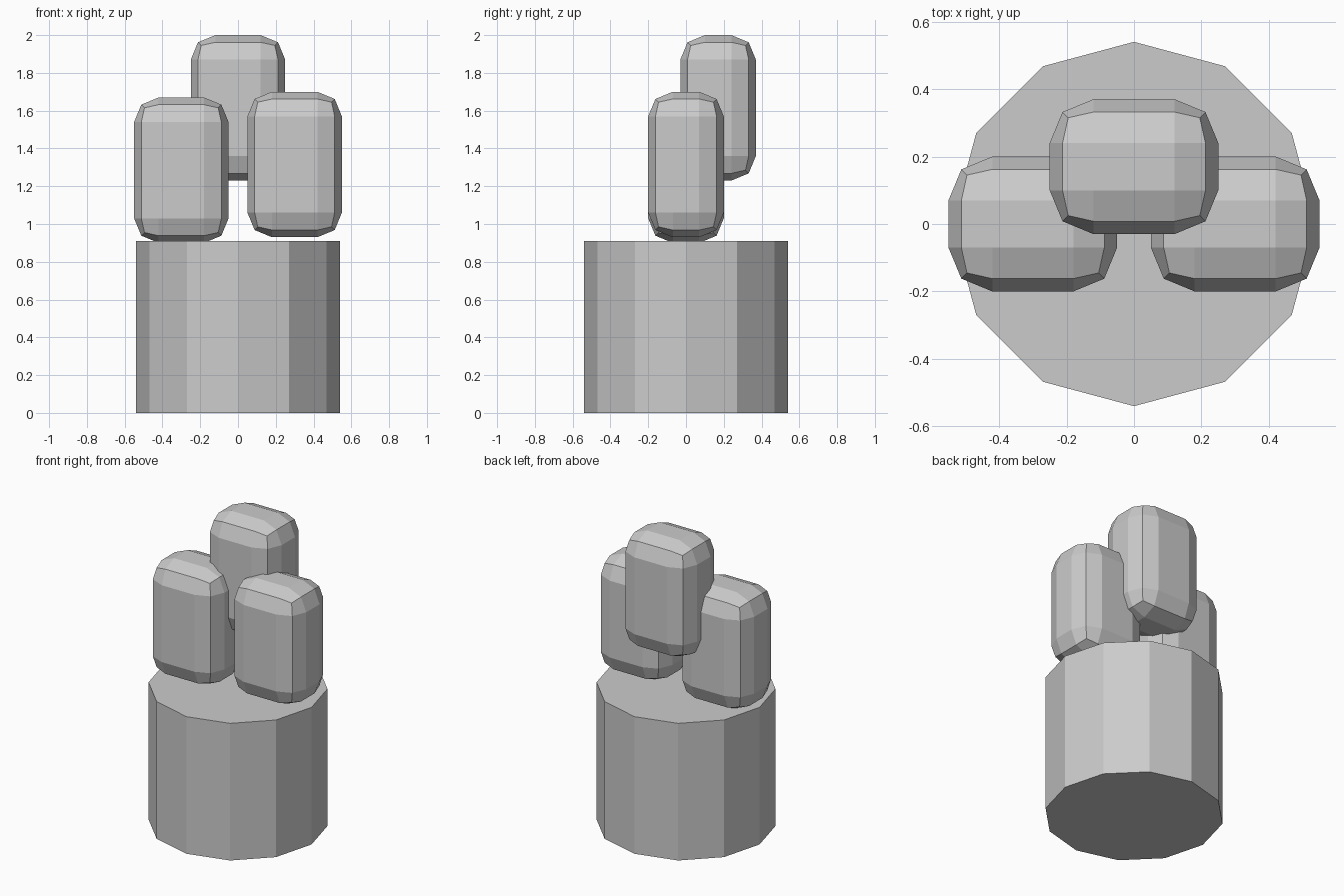
import bpy

# Remove the default cube only
cube = bpy.data.objects.get("Cube")
if cube:
    bpy.data.objects.remove(cube, do_unlink=True)

# Single plain material
GREY = (0.6, 0.6, 0.6, 1.0)
mat = bpy.data.materials.new("light_grey")
mat.use_nodes = True
mat.diffuse_color = GREY
mat.node_tree.nodes["Principled BSDF"].inputs["Base Color"].default_value = GREY

BASE_RADIUS, BASE_HEIGHT = 0.54, 0.91
BLOCK_SIZE = (0.50, 0.40, 0.77)
ROUNDING = 0.13


def finish(name):
    obj = bpy.context.object
    obj.name = obj.data.name = name
    obj.data.materials.append(mat)
    bpy.ops.object.transform_apply(location=False, rotation=True, scale=True)
    bpy.ops.object.shade_flat()
    return obj


def rounded_block(name, x, y, bottom):
    """Upright block with two-step rounded edges."""
    bpy.ops.mesh.primitive_cube_add(size=1, location=(x, y, bottom + BLOCK_SIZE[2] / 2))
    bpy.context.object.scale = BLOCK_SIZE
    obj = finish(name)
    bevel = obj.modifiers.new("rounded_edges", "BEVEL")
    bevel.width = ROUNDING
    bevel.segments = 2
    bevel.limit_method = "NONE"


# Twelve-sided pedestal
bpy.ops.mesh.primitive_cylinder_add(vertices=12, radius=BASE_RADIUS, depth=BASE_HEIGHT,
                                    location=(0, 0, BASE_HEIGHT / 2))
finish("pedestal")

# Two blocks resting on the pedestal and a raised one behind
rounded_block("left_block", 0.30, 0, 0.93)
rounded_block("right_block", -0.30, 0, 0.90)
rounded_block("upper_back_block", 0, 0.17, 1.23)
